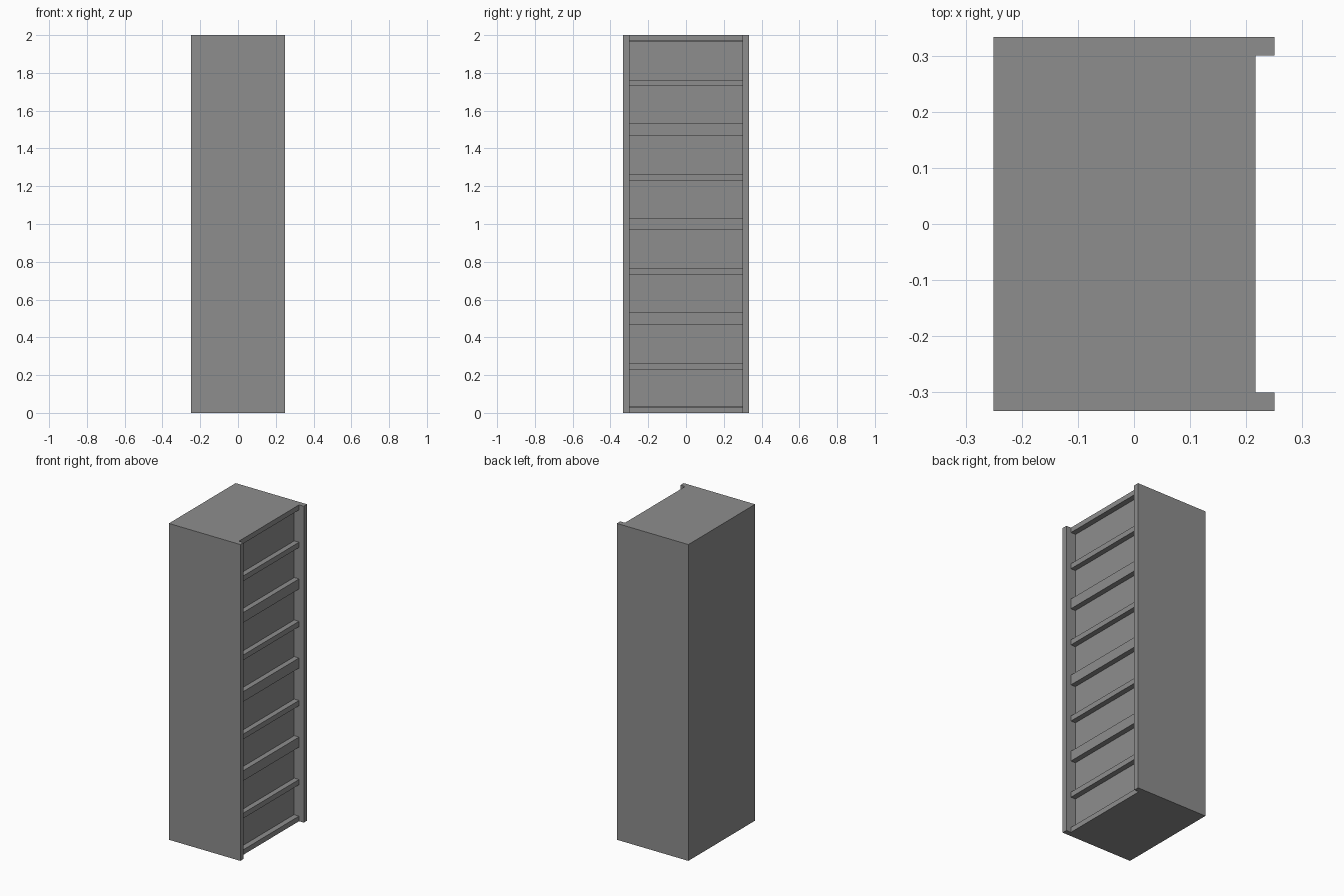
import bpy

if "Cube" in bpy.data.objects:
    bpy.data.objects.remove(bpy.data.objects["Cube"])

grey = bpy.data.materials.new("dark_grey")
grey.diffuse_color = (0.27, 0.27, 0.27, 1)
grey.use_nodes = True
grey.node_tree.nodes["Principled BSDF"].inputs["Base Color"].default_value = grey.diffuse_color


def box(name, lo, hi):
    """Axis-aligned box between two corners."""
    bpy.ops.mesh.primitive_cube_add(size=1, location=[(a + b) / 2 for a, b in zip(lo, hi)])
    ob = bpy.context.object
    ob.name = name
    ob.scale = [b - a for a, b in zip(lo, hi)]
    bpy.ops.object.transform_apply(location=False, rotation=False, scale=True)
    ob.data.materials.append(grey)
    return ob


T = 1 / 30            # board thickness
X, Y, H = 0.25, 1 / 3, 2.0
WALL = X - 2 * T      # recessed front wall
RAIL = X - T          # front edge of the rails

# side panels
for name, s in (("side_panel_near", -1), ("side_panel_far", 1)):
    y0, y1 = sorted((s * Y, s * (Y - T)))
    box(name, (-X, y0, 0), (X, y1, H))

# back panel and recessed front wall
box("back_panel", (-X, -Y + T, 0), (-X + T, Y - T, H))
box("front_wall", (WALL - T, -Y + T, T), (WALL, Y - T, H - T))

# rails: thin ones mid-unit, double ones where stacked units meet
for i in range(9):
    z = i * H / 8 - (0.003 if i % 2 else 0)
    half = T / 2 if i % 2 else 0.032
    box(f"rail_{i}", (-X + T, -Y + T, max(0, z - half)),
        (RAIL, Y - T, min(H, z + half)))
